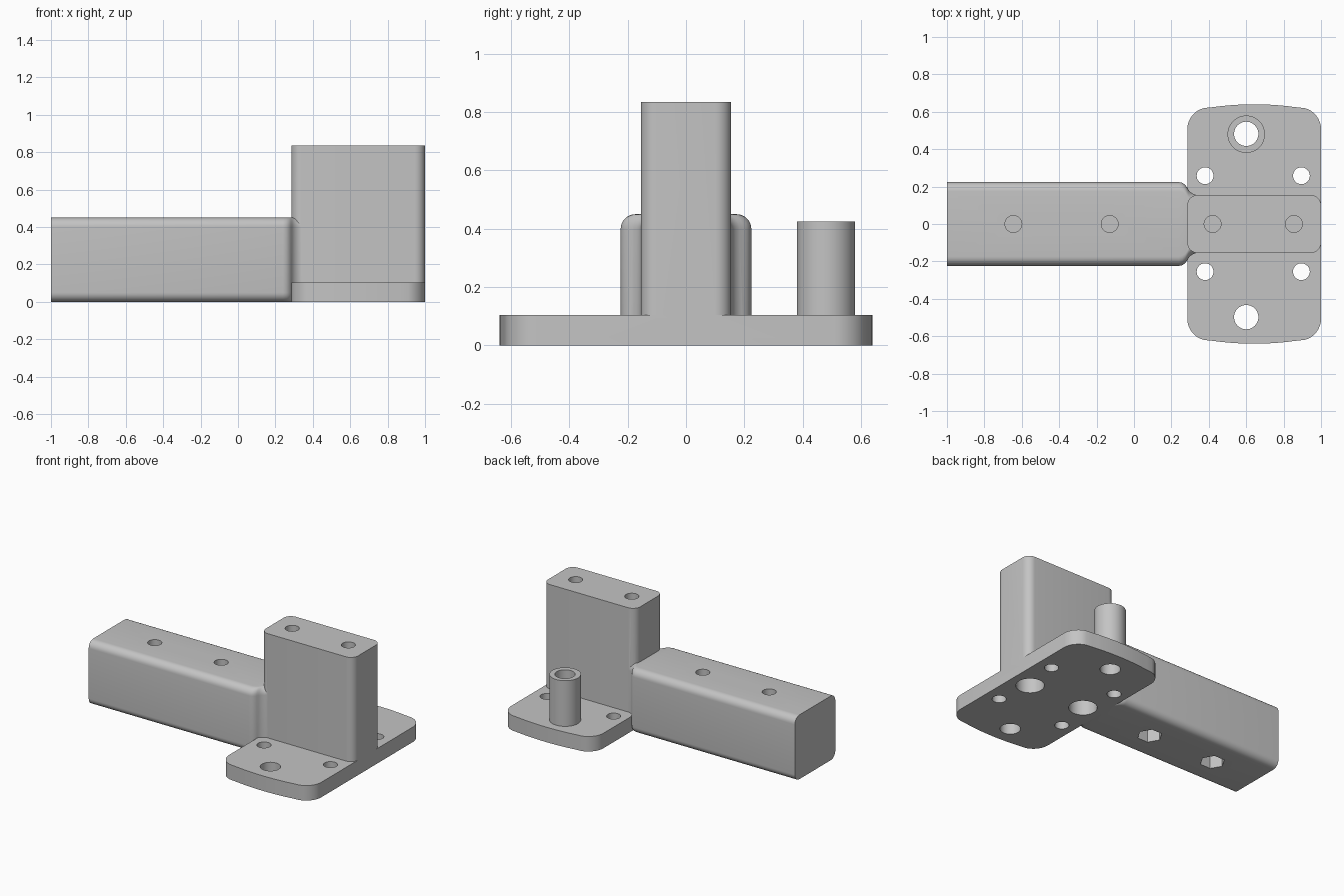
import bpy, bmesh
from math import sin, cos, pi, radians

if "Cube" in bpy.data.objects:
    bpy.data.objects.remove(bpy.data.objects["Cube"], do_unlink=True)

grey = bpy.data.materials.new("plain_grey")
grey.use_nodes = True
grey.diffuse_color = (0.55, 0.55, 0.55, 1)
grey.node_tree.nodes["Principled BSDF"].inputs["Base Color"].default_value = grey.diffuse_color


def loft(name, rings):
    """Closed solid skinned through equal-length rings of points."""
    bm = bmesh.new()
    loops = [[bm.verts.new(p) for p in ring] for ring in rings]
    n = len(loops[0])
    for a, b in zip(loops, loops[1:]):
        for i in range(n):
            j = (i + 1) % n
            bm.faces.new((a[i], a[j], b[j], b[i]))
    bm.faces.new(loops[0])
    bm.faces.new(loops[-1])
    bmesh.ops.recalc_face_normals(bm, faces=bm.faces)
    mesh = bpy.data.meshes.new(name)
    bm.to_mesh(mesh)
    bm.free()
    mesh.materials.append(grey)
    ob = bpy.data.objects.new(name, mesh)
    bpy.context.collection.objects.link(ob)
    return ob


def prism(name, outline, z0, z1):
    return loft(name, [[(x, y, z) for x, y in outline] for z in (z0, z1)])


def rounded_rect(x0, x1, y0, y1, r, steps=8):
    corners = [(x1 - r, y1 - r), (x0 + r, y1 - r), (x0 + r, y0 + r), (x1 - r, y0 + r)]
    return [(cx + r * cos((k + s / steps) * pi / 2), cy + r * sin((k + s / steps) * pi / 2))
            for k, (cx, cy) in enumerate(corners) for s in range(steps + 1)]


def cylinder(name, x, y, r, z0, z1, sides=40):
    ring = [(x + r * cos(2 * pi * i / sides), y + r * sin(2 * pi * i / sides))
            for i in range(sides)]
    return prism(name, ring, z0, z1)


def combine(target, tool, operation):
    mod = target.modifiers.new(operation.lower(), 'BOOLEAN')
    mod.operation, mod.solver, mod.object = operation, 'EXACT', tool
    bpy.context.view_layer.objects.active = target
    bpy.ops.object.modifier_apply(modifier=mod.name)
    bpy.data.objects.remove(tool, do_unlink=True)


# Base flange: rounded plate whose front and back edges bow outward
outline = []
for x, y in rounded_rect(0.285, 1, -0.6, 0.6, 0.09):
    bow = 0.045 * (1 - ((x - 0.6425) / 0.3575) ** 2)
    outline.append((x, y + (bow if y > 0 else -bow)))
bowed = []
for i, (x, y) in enumerate(outline):
    bowed.append((x, y))
    nx, ny = outline[(i + 1) % len(outline)]
    if abs(nx - x) > 0.3:  # subdivide the long bowed edges
        for s in range(1, 12):
            px = x + (nx - x) * s / 12
            py = 0.6 + 0.04 * (1 - ((px - 0.6425) / 0.3575) ** 2)
            bowed.append((px, py if y > 0 else -py))
body = prism("bracket_body", bowed, 0, 0.105)

# Upright block
tower = prism("upright_block", rounded_rect(0.285, 1, -0.155, 0.155, 0.055), 0.05, 0.835)
combine(body, tower, 'UNION')

# Arm: rounded section that curves in to meet the block
stations = [(-1, 0.224), (0.24, 0.224), (0.258, 0.22), (0.273, 0.21), (0.283, 0.197),
            (0.29, 0.184), (0.302, 0.17), (0.318, 0.16), (0.35, 0.15)]
arm = loft("arm", [[(x, y, z) for y, z in rounded_rect(-w, w, 0, 0.45, 0.05)]
                   for x, w in stations])
combine(body, arm, 'UNION')

# Tall bushing at the back
combine(body, cylinder("bushing", 0.6, 0.48, 0.1, 0.05, 0.425), 'UNION')

# Holes: x, y, radius, bottom, top, sides
holes = [(0.6, s * 0.49 - 0.008, 0.065, -0.1, 1, 40) for s in (-1, 1)]
holes += [(x, y, 0.045, -0.1, 0.3, 32) for x in (0.38, 0.895) for y in (-0.255, 0.258)]
for x in (0.42, 0.855):  # bolt holes with wide sockets below
    holes += [(x, 0, 0.045, 0.5, 1, 32), (x, 0, 0.09, -0.1, 0.48, 40)]
for x in (-0.645, -0.13):  # arm holes with hexagonal nut pockets below
    holes += [(x, 0, 0.045, 0.22, 0.6, 32), (x, 0, 0.08, -0.1, 0.2, 6)]
for x, y, r, z0, z1, sides in holes:
    combine(body, cylinder("hole_cutter", x, y, r, z0, z1, sides), 'DIFFERENCE')

# Smooth the rounded faces, keep the edges crisp
bpy.ops.object.select_all(action='DESELECT')
body.select_set(True)
bpy.context.view_layer.objects.active = body
bpy.ops.object.shade_smooth_by_angle(angle=radians(30))
